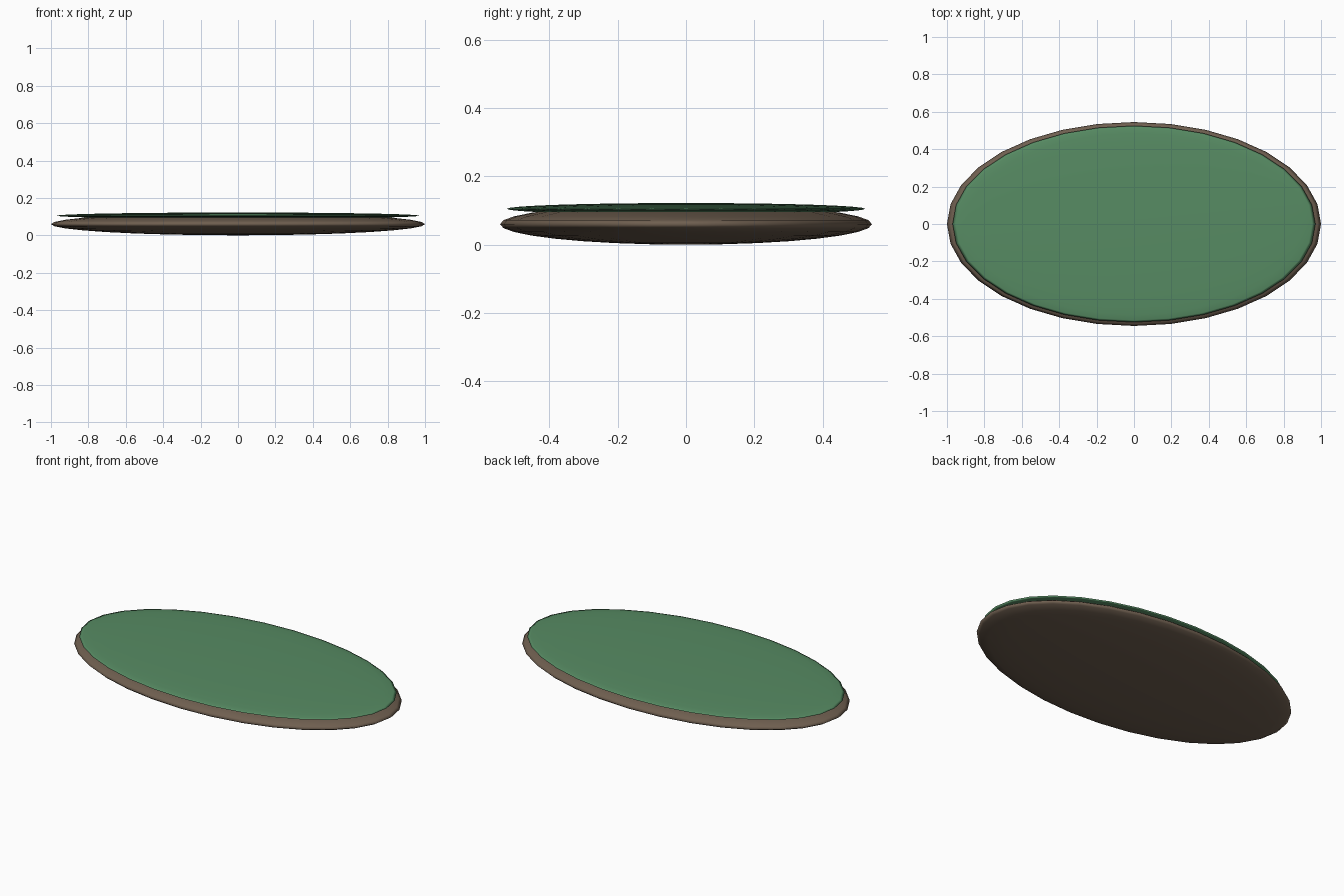
import bpy

if "Cube" in bpy.data.objects:
    bpy.data.objects.remove(bpy.data.objects["Cube"])


def material(name, color):
    m = bpy.data.materials.new(name)
    m.diffuse_color = (*color, 1.0)
    m.use_nodes = True
    m.node_tree.nodes["Principled BSDF"].inputs["Base Color"].default_value = m.diffuse_color
    return m


def flat_ellipsoid(name, z, radii, mat):
    bpy.ops.mesh.primitive_uv_sphere_add(segments=32, ring_count=16, radius=1, location=(0, 0, z))
    ob = bpy.context.object
    ob.name = name
    ob.scale = radii
    bpy.ops.object.transform_apply(location=False, rotation=False, scale=True)
    bpy.ops.object.shade_smooth()
    ob.data.materials.append(mat)
    return ob


brown = material("earth brown", (0.16, 0.115, 0.08))
green = material("grass green", (0.095, 0.26, 0.125))

# Earth base and the thin grass layer on top
flat_ellipsoid("earth_base", 0.06, (1.0, 0.545, 0.06), brown)
flat_ellipsoid("grass_top", 0.105, (0.97, 0.525, 0.017), green)
